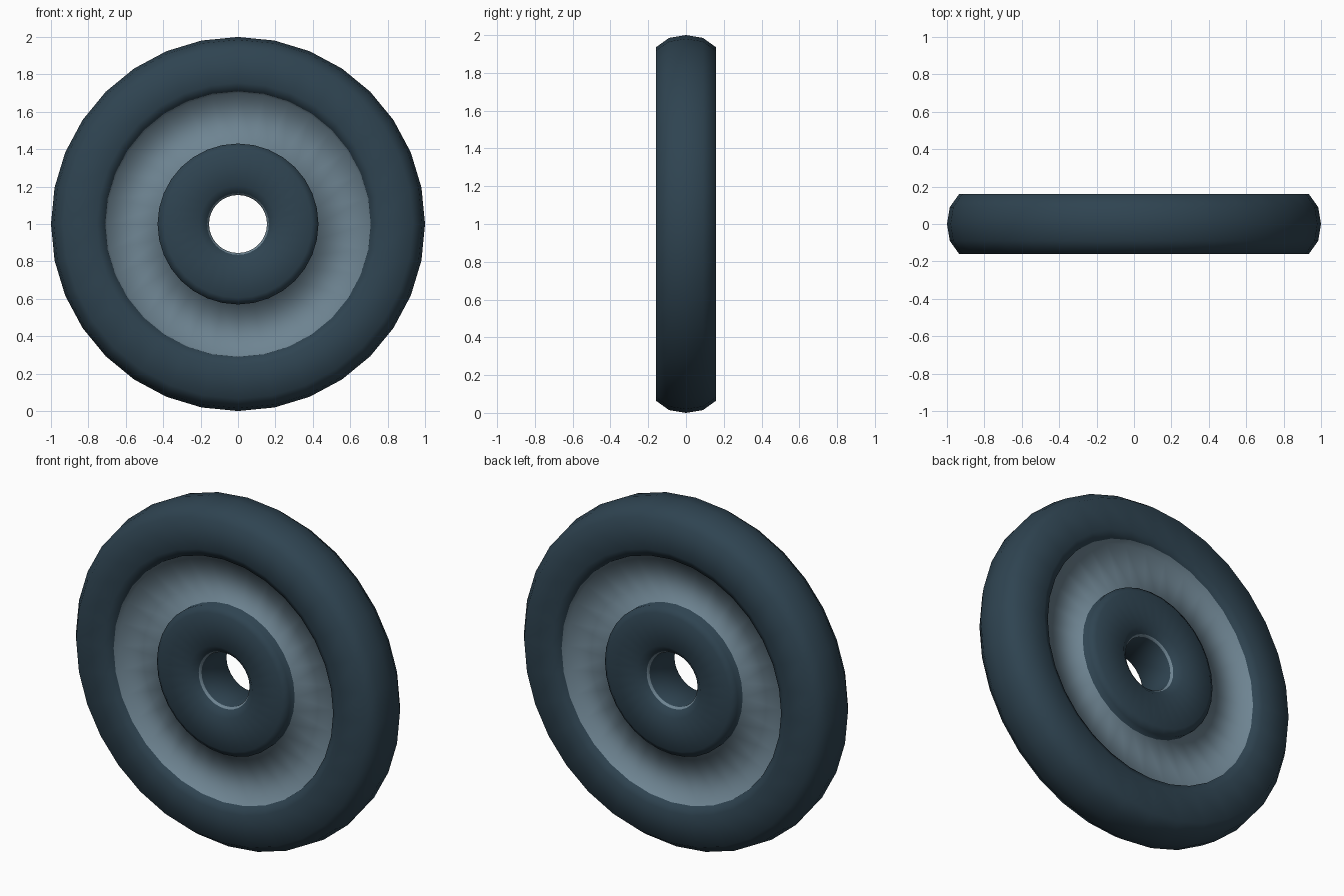
import bpy, bmesh, math

if "Cube" in bpy.data.objects:
    bpy.data.objects.remove(bpy.data.objects["Cube"])

SEGMENTS = 32
CENTRE_Z = 1.0

def material(name, rgb):
    m = bpy.data.materials.new(name)
    m.diffuse_color = (*rgb, 1)
    m.use_nodes = True
    m.node_tree.nodes["Principled BSDF"].inputs["Base Color"].default_value = m.diffuse_color
    return m

rubber = material("dark_rubber", (0.028, 0.057, 0.082))
metal = material("grey_metal", (0.155, 0.23, 0.285))

# Half profile (radius, distance from mid-plane, material of the strip to the next point)
half = [
    # tyre tread, shoulder and sidewall
    (0.985, 0.09, 0), (0.935, 0.16, 0), (0.755, 0.16, 0), (0.71, 0.135, 1),
    # recessed disc with its raised outer lip
    (0.70, 0.092, 1), (0.43, 0.09, 0),
    # rounded hub and the thin bore edge
    (0.43, 0.135, 0), (0.395, 0.16, 0), (0.205, 0.16, 0), (0.165, 0.127, 1),
    (0.155, 0.115, 0),
]
front = [(1.0, 0.0)] + [(r, -d) for r, d, _ in half]
back = [(r, d) for r, d, _ in reversed(half)]
profile = front + back
mats = [m for _, _, m in half]
strip_mats = [0] + mats + list(reversed(mats[:-1])) + [0]

# Spin the closed profile around the axle (y axis)
bm = bmesh.new()
rings = []
for i in range(SEGMENTS):
    a = 2 * math.pi * i / SEGMENTS
    rings.append([bm.verts.new((r * math.sin(a), y, CENTRE_Z + r * math.cos(a)))
                  for r, y in profile])
n = len(profile)
for i in range(SEGMENTS):
    a, b = rings[i], rings[(i + 1) % SEGMENTS]
    for j in range(n):
        k = (j + 1) % n
        f = bm.faces.new((a[j], a[k], b[k], b[j]))
        f.material_index = strip_mats[j]
        f.smooth = True
bmesh.ops.recalc_face_normals(bm, faces=bm.faces)

# One continuous wheel: tyre, disc and hub share smooth normals
mesh = bpy.data.meshes.new("wheel")
bm.to_mesh(mesh)
bm.free()
mesh.materials.append(rubber)
mesh.materials.append(metal)
wheel = bpy.data.objects.new("wheel", mesh)
bpy.context.collection.objects.link(wheel)
